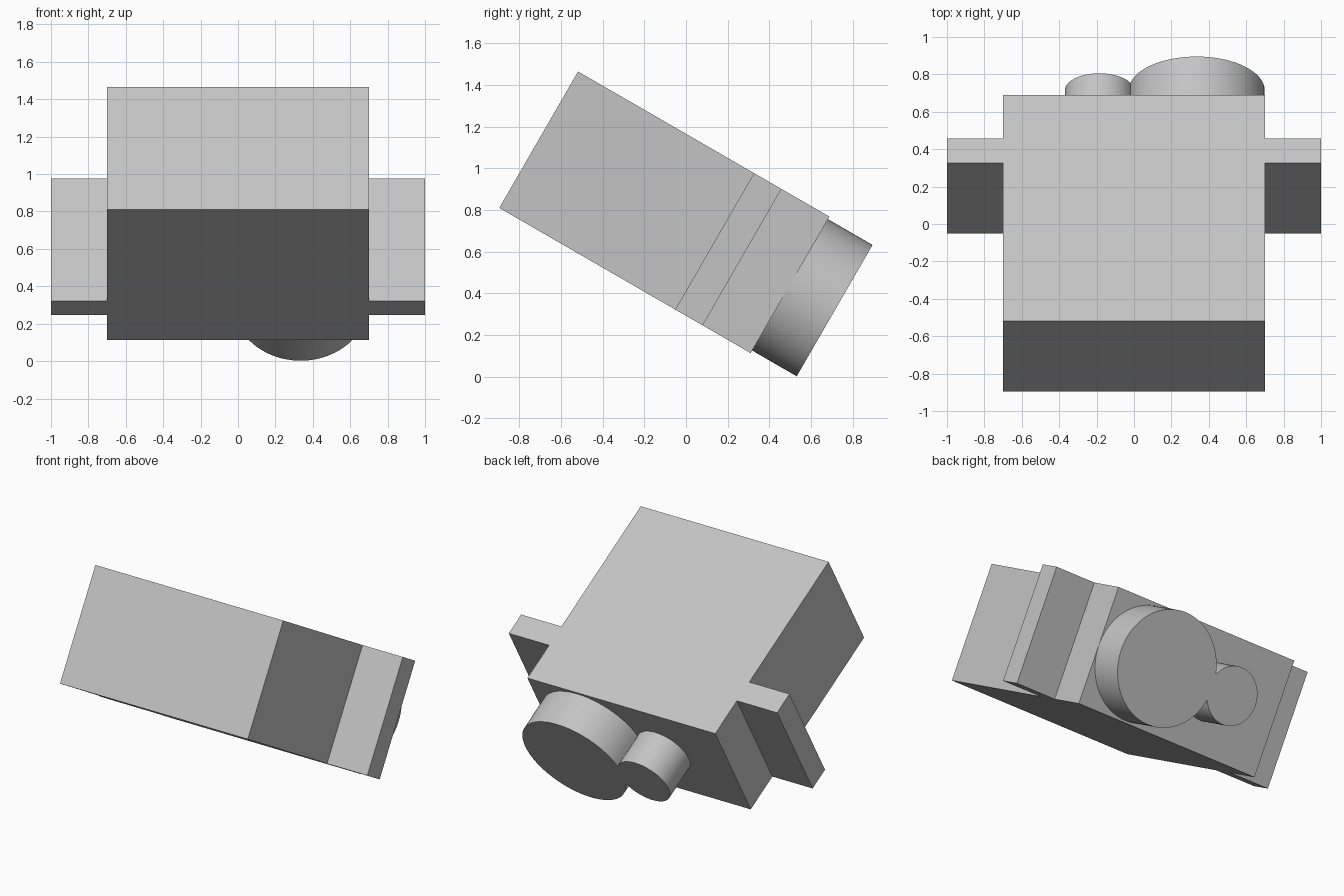
import bpy, bmesh, math
from mathutils import Matrix, Vector

old = bpy.data.objects.get("Cube")
if old:
    bpy.data.objects.remove(old, do_unlink=True)

GREY = (0.55, 0.55, 0.55, 1.0)
grey = bpy.data.materials.new("light grey plastic")
grey.use_nodes = True
grey.diffuse_color = GREY
grey.node_tree.nodes["Principled BSDF"].inputs["Base Color"].default_value = GREY

# The whole unit leans nose-down: local y runs along its length, local z through its depth
TILT = Matrix.Translation((0, -0.896, 0.81)) @ Matrix.Rotation(math.radians(-30), 4, 'X')
DEPTH, LENGTH, TIP = 0.756, 1.393, 1.64


def extrude_outline(name, points, direction):
    """Extrude a closed planar outline along a direction, then tilt it into place."""
    bm = bmesh.new()
    face = bm.faces.new([bm.verts.new(p) for p in points])
    grown = bmesh.ops.extrude_face_region(bm, geom=[face], use_keep_orig=True)["geom"]
    verts = [g for g in grown if isinstance(g, bmesh.types.BMVert)]
    bmesh.ops.translate(bm, verts=verts, vec=Vector(direction))
    bmesh.ops.recalc_face_normals(bm, faces=bm.faces)
    mesh = bpy.data.meshes.new(name)
    bm.to_mesh(mesh)
    bm.free()
    mesh.materials.append(grey)
    obj = bpy.data.objects.new(name, mesh)
    obj.matrix_world = TILT
    bpy.context.collection.objects.link(obj)
    return obj


# Case with a mounting tab on each side, as one mirrored silhouette
half = [(0.7, 0), (0.7, 0.975), (1, 0.975), (1, 1.127), (0.7, 1.127), (0.7, LENGTH)]
outline = half + [(-x, y) for x, y in reversed(half)]
extrude_outline("case_with_mounting_tabs", [(x, y, 0) for x, y in outline], (0, 0, DEPTH))

# Gear housing: a large and a small round boss merged into one outline
big_x, big_r = 0.335, 0.364
small_x, small_r = -0.185, 0.185
gap = big_x - small_x
big_cut = math.acos((gap**2 + big_r**2 - small_r**2) / (2 * gap * big_r))
small_cut = math.acos((gap**2 + small_r**2 - big_r**2) / (2 * gap * small_r))


def arc(cx, r, start, end, steps):
    return [(cx + r * math.cos(a), LENGTH, DEPTH / 2 + r * math.sin(a))
            for a in (start + (end - start) * i / steps for i in range(steps + 1))]


big_arc = arc(big_x, big_r, big_cut - math.pi, math.pi - big_cut, 72)
small_arc = arc(small_x, small_r, small_cut, 2 * math.pi - small_cut, 48)
housing = extrude_outline("gear_housing", big_arc + small_arc[1:-1], (0, TIP - LENGTH, 0))

bpy.ops.object.select_all(action='DESELECT')
housing.select_set(True)
bpy.context.view_layer.objects.active = housing
bpy.ops.object.shade_smooth_by_angle(angle=math.radians(30))
